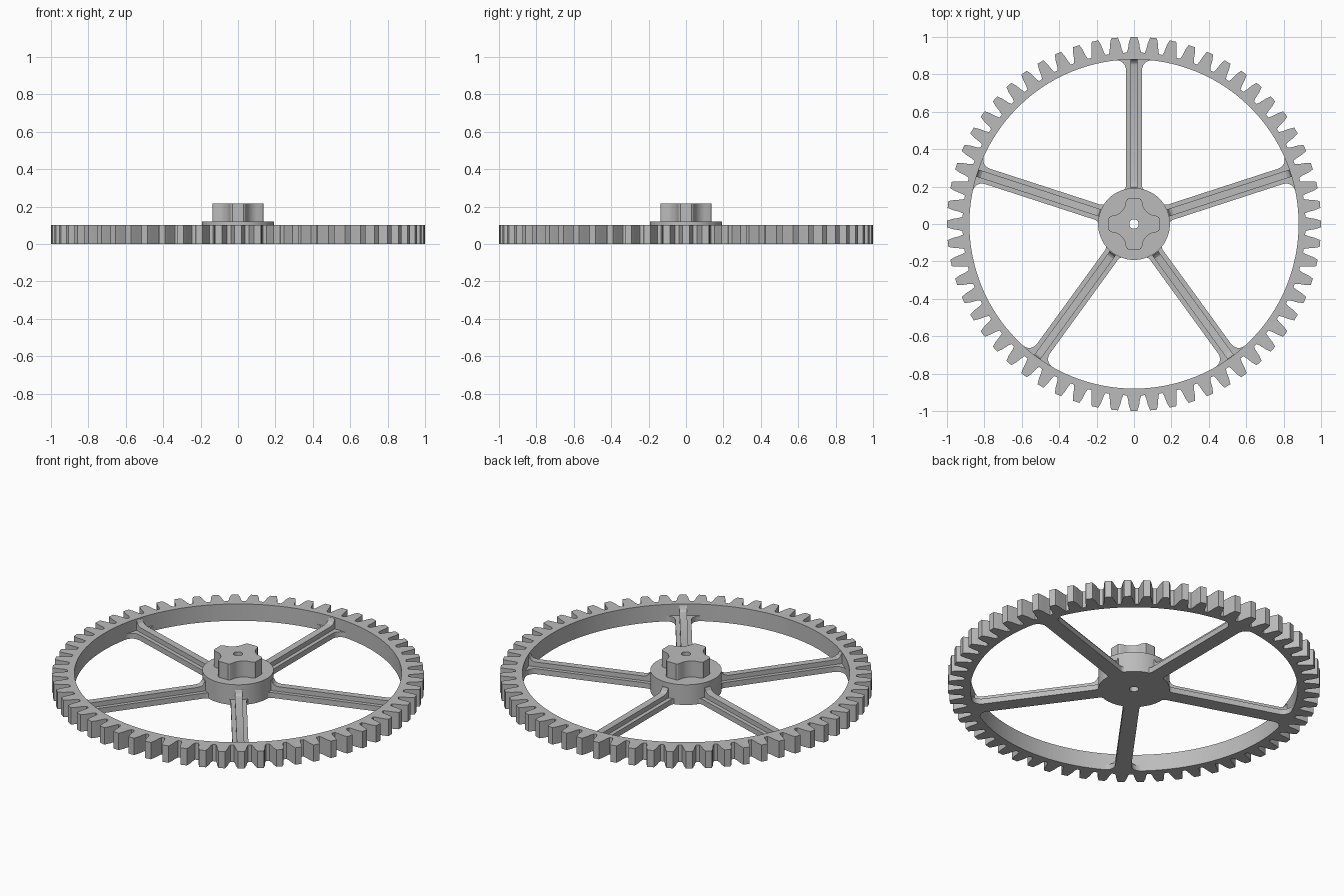
import bpy
import bmesh
import math
from mathutils import Matrix, Vector

cube = bpy.data.objects.get("Cube")
if cube:
    bpy.data.objects.remove(cube, do_unlink=True)

grey = bpy.data.materials.new("light grey")
grey.use_nodes = True
COLOUR = (0.5, 0.5, 0.5, 1)
grey.diffuse_color = COLOUR
grey.node_tree.nodes["Principled BSDF"].inputs["Base Color"].default_value = COLOUR

TEETH, SPOKES = 60, 5
RIM_TOP, RIM_INNER = 0.1, 0.88
HUB_R, HUB_TOP, BORE = 0.192, 0.12, 0.025
HALF_WIDTH, PLATE_TOP = 0.043, 0.032


def polar(r, a):
    return (r * math.cos(a), r * math.sin(a))


def finish(name, bm):
    bmesh.ops.recalc_face_normals(bm, faces=bm.faces)
    mesh = bpy.data.meshes.new(name)
    bm.to_mesh(mesh)
    bm.free()
    mesh.materials.append(grey)
    obj = bpy.data.objects.new(name, mesh)
    bpy.context.collection.objects.link(obj)
    bpy.ops.object.select_all(action='DESELECT')
    obj.select_set(True)
    bpy.context.view_layer.objects.active = obj
    bpy.ops.object.shade_smooth_by_angle(angle=math.radians(20))
    return obj


def ring_prism(name, outline, inner_r, z0, z1):
    """Extruded outline with a round hole through it."""
    bm = bmesh.new()
    n = len(outline)
    inner = [polar(inner_r, math.atan2(y, x)) for x, y in outline]
    loops = [[bm.verts.new((x, y, z)) for x, y in pts]
             for pts, z in ((outline, z0), (outline, z1), (inner, z1), (inner, z0))]
    for k in range(4):
        a, b = loops[k], loops[(k + 1) % 4]
        for i in range(n):
            j = (i + 1) % n
            bm.faces.new((a[i], a[j], b[j], b[i]))
    return finish(name, bm)


def prism(name, points, offset, angle):
    """Extruded polygon, turned about the z axis."""
    bm = bmesh.new()
    face = bm.faces.new([bm.verts.new(p) for p in points])
    new = bmesh.ops.extrude_face_region(bm, geom=[face])["geom"]
    bmesh.ops.translate(bm, vec=Vector(offset),
                        verts=[v for v in new if isinstance(v, bmesh.types.BMVert)])
    bmesh.ops.transform(bm, matrix=Matrix.Rotation(angle, 4, 'Z'), verts=bm.verts)
    return finish(name, bm)


# Toothed rim
flank = [(0.917, 0.042), (0.935, 0.035), (0.97, 0.028), (1.0, 0.018)]
tooth = [(r, -a) for r, a in flank] + [(r, a) for r, a in reversed(flank)]
rim = [polar(r, a + 2 * math.pi * k / TEETH) for k in range(TEETH) for r, a in tooth]
ring_prism("toothed_rim", rim, RIM_INNER, 0, RIM_TOP)

# Hub disc
ring_prism("hub", [polar(HUB_R, 2 * math.pi * i / 64) for i in range(64)], BORE, 0, HUB_TOP)

# Four-armed drive boss on the hub
half_arm = [(0.137, 0.03), (0.131, 0.038), (0.118, 0.044), (0.098, 0.048),
            (0.082, 0.055), (0.071, 0.064)]
corner = half_arm + [(y, x) for x, y in reversed(half_arm)]
boss = []
for k in range(4):
    turn = Matrix.Rotation(k * math.pi / 2, 2)
    boss += [tuple(turn @ Vector(p)) for p in corner]
ring_prism("drive_boss", boss, BORE, HUB_TOP, 0.215)


# Spokes: a flat plate with filleted ends and a raised middle rib
def fillet(radius, y_end, direction):
    """Quarter arc from the spoke side out to the neighbouring wall."""
    steps = 6
    return [(HALF_WIDTH + radius * (1 - math.cos(t)),
             y_end - direction * radius * (1 - math.sin(t)))
            for t in (math.pi / 2 * i / steps for i in range(steps + 1))]


hub_arc = fillet(0.03, 0.175, -1)
rim_arc = fillet(0.05, 0.875, 1)
side = ([(hub_arc[-1][0], 0.165)] + hub_arc[::-1]
        + rim_arc + [(rim_arc[-1][0], 0.885)])
plate = [(x, y, 0) for x, y in side] + [(-x, y, 0) for x, y in reversed(side)]

RIB_HALF, RIB_TOP, RIB_END = 0.02, 0.06, 0.09
rib_profile = [(0.18, 0.01), (0.18, RIB_END), (0.195, RIB_END), (0.204, 0.073),
               (0.215, 0.064), (0.235, RIB_TOP), (0.84, RIB_TOP), (0.858, 0.064),
               (0.87, 0.073), (0.879, RIB_END), (0.89, RIB_END), (0.89, 0.01)]
rib = [(-RIB_HALF, y, z) for y, z in rib_profile]

for k in range(SPOKES):
    angle = 2 * math.pi * k / SPOKES
    prism(f"spoke_plate_{k + 1}", plate, (0, 0, PLATE_TOP), angle)
    prism(f"spoke_rib_{k + 1}", rib, (2 * RIB_HALF, 0, 0), angle)
